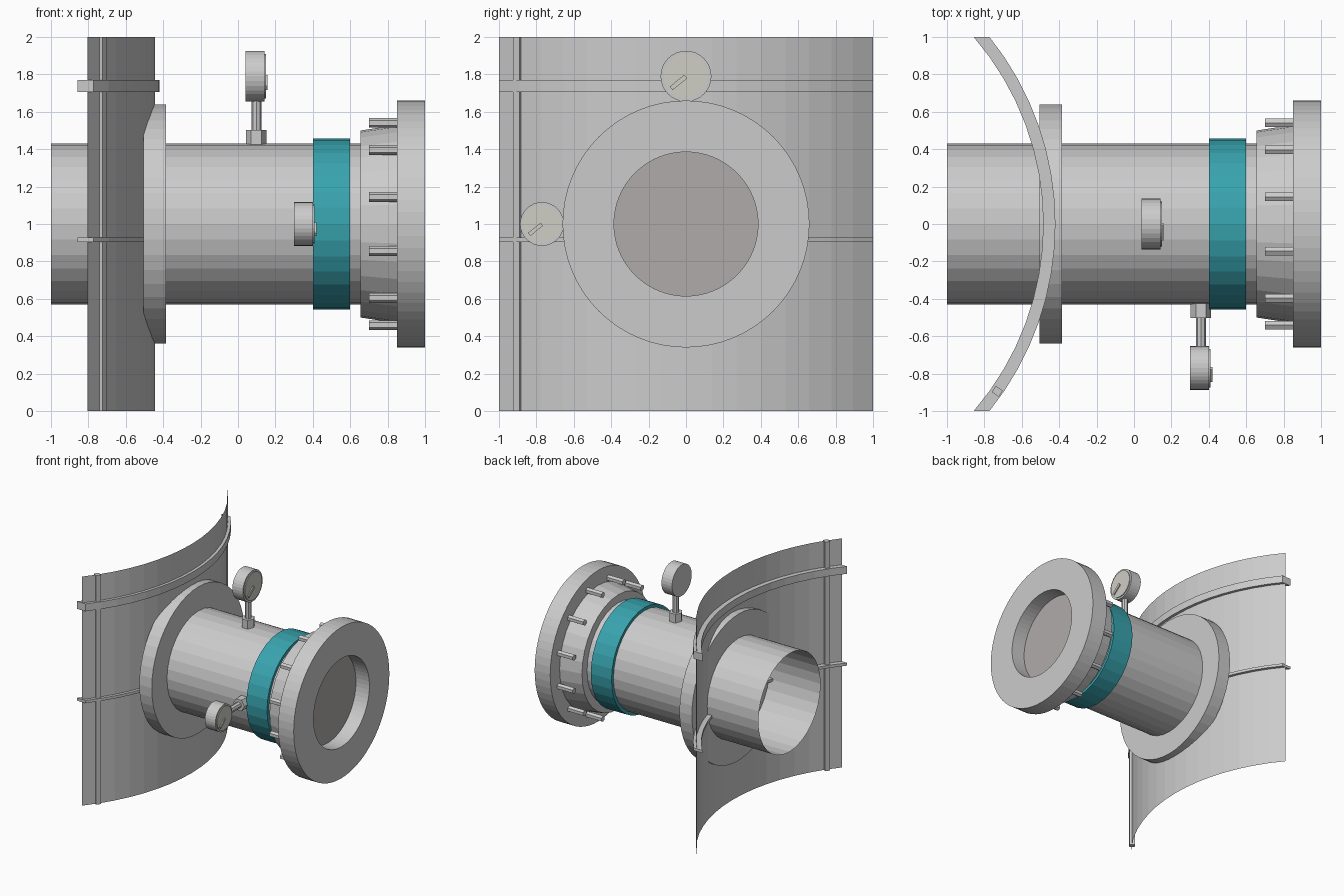
import bpy, bmesh
from math import sin, cos, asin, pi, radians
from mathutils import Vector, Matrix

if "Cube" in bpy.data.objects:
    bpy.data.objects.remove(bpy.data.objects["Cube"])


def material(name, rgb):
    m = bpy.data.materials.new(name)
    m.diffuse_color = (*rgb, 1)
    m.use_nodes = True
    m.node_tree.nodes["Principled BSDF"].inputs["Base Color"].default_value = m.diffuse_color
    return m


TEAL = material("teal", (0.04, 0.37, 0.43))
IVORY = material("ivory", (0.62, 0.61, 0.56))
PLATE = material("plate_grey", (0.43, 0.41, 0.40))


def finish(name, bm, mat=None):
    bmesh.ops.remove_doubles(bm, verts=bm.verts, dist=1e-5)
    bmesh.ops.recalc_face_normals(bm, faces=bm.faces)
    me = bpy.data.meshes.new(name)
    bm.to_mesh(me)
    bm.free()
    ob = bpy.data.objects.new(name, me)
    bpy.context.collection.objects.link(ob)
    if mat:
        me.materials.append(mat)
    return ob


def revolve(name, profile, segs, mat=None, centre=(0, 0, 1), axis=(1, 0, 0)):
    """Revolve (distance along axis, radius) points about an axis."""
    bm = bmesh.new()
    rings = [[bm.verts.new((r * cos(2 * pi * i / segs), r * sin(2 * pi * i / segs), d))
              for i in range(segs)] for d, r in profile]
    for a, b in zip(rings, rings[1:]):
        for i in range(segs):
            j = (i + 1) % segs
            bm.faces.new((a[i], a[j], b[j], b[i]))
    rot = Vector((0, 0, 1)).rotation_difference(Vector(axis)).to_matrix().to_4x4()
    bm.transform(Matrix.Translation(centre) @ rot)
    return finish(name, bm, mat)


def rod(name, start, end, r, segs, mat=None):
    start, end = Vector(start), Vector(end)
    n = (end - start).length
    return revolve(name, [(0, 0), (0, r), (n, r), (n, 0)], segs, mat, start, end - start)


def box(name, centre, size, rot=None, mat=None):
    bm = bmesh.new()
    bmesh.ops.create_cube(bm, size=1)
    bm.transform(Matrix.Translation(centre) @ (rot or Matrix()) @ Matrix.Diagonal((*size, 1)))
    return finish(name, bm, mat)


AXIS_X, WALL_R = -2.014, 1.569


def arc(name, section, segs=16, closed=True):
    """Sweep (radius, z) section round the tank axis, trimmed at y = -1 and 1."""
    bm = bmesh.new()
    rows = []
    for i in range(segs + 1):
        row = []
        for r, z in section:
            a = asin(1 / r) * (2 * i / segs - 1)
            row.append(bm.verts.new((AXIS_X + r * cos(a), r * sin(a), z)))
        rows.append(row)
    n = len(section)
    for a, b in zip(rows, rows[1:]):
        for k in range(n if closed else n - 1):
            bm.faces.new((a[k], a[(k + 1) % n], b[(k + 1) % n], b[k]))
    if closed:
        bm.faces.new(rows[0])
        bm.faces.new(rows[-1])
    return finish(name, bm)


# Curved tank wall with its bands and upright seam strip
arc("tank_wall", [(WALL_R, 0), (WALL_R, 2)], closed=False)
for name, z0, z1 in (("upper_band", 1.705, 1.77), ("middle_band", 0.903, 0.927)):
    arc(name, [(1.529, z0), (1.594, z0), (1.594, z1), (1.529, z1)])
seam = asin(0.895 / WALL_R)
box("seam_strip", (AXIS_X + 1.562 * cos(seam), -0.895, 1), (0.045, 0.04, 2),
    Matrix.Rotation(-seam, 4, 'Z'))

# Pipe, wall flange and coloured collar
revolve("pipe", [(-1, 0.43), (0.66, 0.43)], 32)
revolve("wall_flange", [(-0.505, 0), (-0.505, 0.64), (-0.385, 0.64), (-0.385, 0)], 48)
revolve("collar", [(0.4, 0.43), (0.4, 0.457), (0.6, 0.457), (0.6, 0.43)], 32, TEAL)

# End hub, flange ring and closing plate
revolve("hub", [(0.655, 0), (0.655, 0.5), (0.85, 0.53)], 32)
revolve("end_flange", [(0.85, 0.385), (0.85, 0.66), (1, 0.66), (1, 0.385), (0.85, 0.385)], 64)
revolve("end_plate", [(0.87, 0), (0.87, 0.385)], 64, PLATE)

# Flange bolts
for i in range(12):
    a = radians(15 + 30 * i)
    y, z = 0.56 * cos(a), 1 + 0.56 * sin(a)
    rod(f"bolt_{i + 1}", (0.70, y, z), (0.86, y, z), 0.026, 6)


def gauge(tag, x, out, r, dist):
    """Pressure gauge standing on the pipe in direction out, dial facing +x."""
    out = Vector(out)
    base = Vector((x, 0, 1))
    rod(tag + "_nut", base + out * 0.42, base + out * 0.502, 0.055, 6)
    rod(tag + "_stem", base + out * 0.5, base + out * (dist - r + 0.02), 0.027, 8)
    c = base + out * dist + Vector((-0.008, 0, 0))
    X = Vector((1, 0, 0))
    rod(tag + "_case", c - X * 0.05, c + X * 0.052, r, 32)
    rod(tag + "_face", c + X * 0.05, c + X * 0.06, r * 0.88, 32, IVORY)
    s = r / 0.135
    box(tag + "_needle", c + Vector((0.063, -0.04 * s, -0.033 * s)),
        (0.012, 0.10 * s, 0.024 * s), Matrix.Rotation(radians(39), 4, 'X'), IVORY)


# Top and side gauges
gauge("top_gauge", 0.098, (0, 0, 1), 0.136, 0.79)
gauge("side_gauge", 0.358, (0, -1, 0), 0.117, 0.77)
